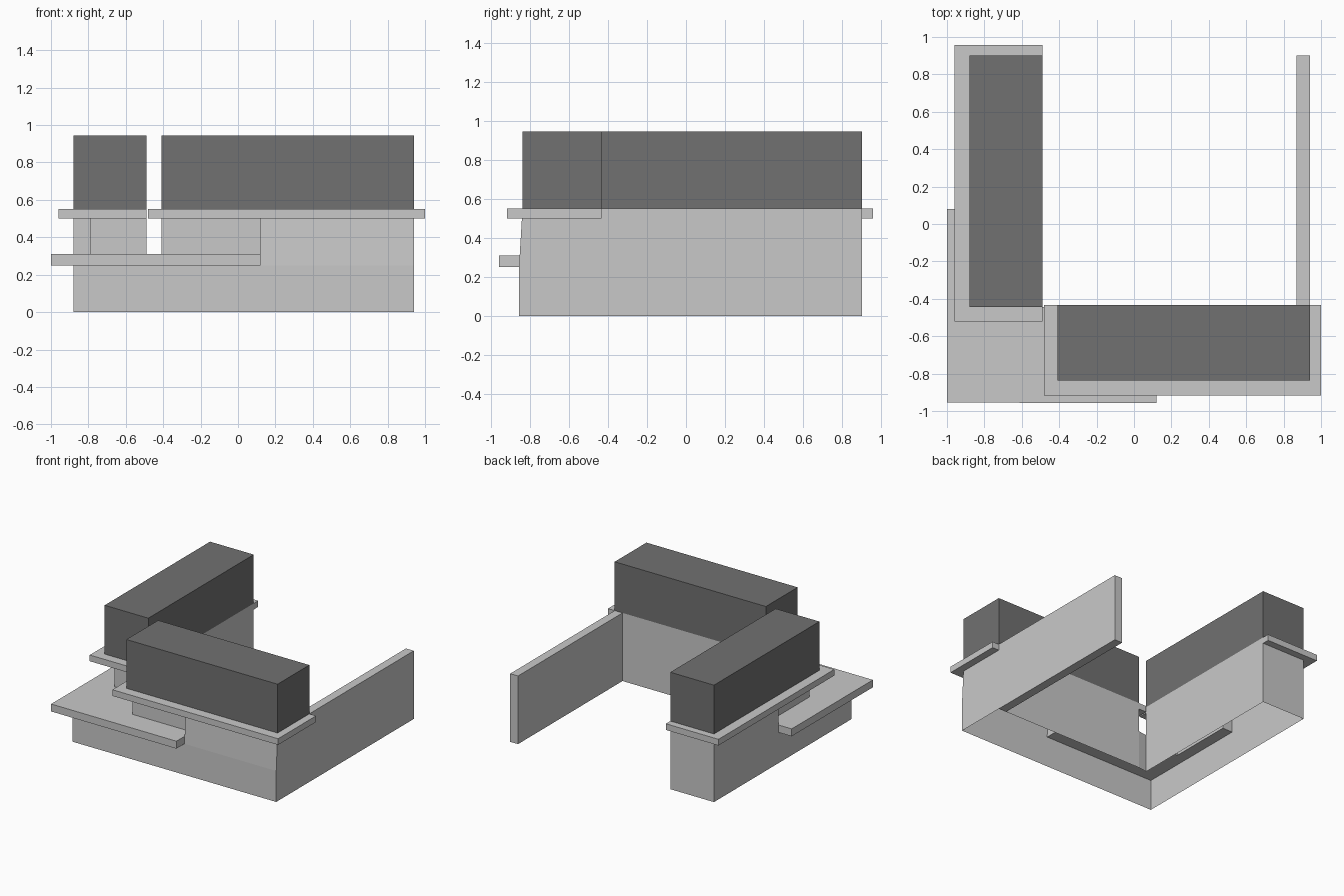
import bpy

if "Cube" in bpy.data.objects:
    bpy.data.objects.remove(bpy.data.objects["Cube"])


def material(name, value):
    m = bpy.data.materials.new(name)
    m.diffuse_color = (value, value, value, 1)
    m.use_nodes = True
    m.node_tree.nodes["Principled BSDF"].inputs["Base Color"].default_value = m.diffuse_color
    return m


LIGHT = material("light_grey", 0.584)
DARK = material("dark_grey", 0.165)


def build(name, bottom, top, z0, z1, mat, capped=True):
    """Join a bottom and a top outline (counter-clockwise) with walls, optionally capped."""
    n = len(bottom)
    verts = [(x, y, z0) for x, y in bottom] + [(x, y, z1) for x, y in top]
    faces = [(i, (i + 1) % n, n + (i + 1) % n, n + i) for i in range(n)]
    if capped:
        faces += [tuple(reversed(range(n))), tuple(range(n, 2 * n))]
    mesh = bpy.data.meshes.new(name)
    mesh.from_pydata(verts, [], faces)
    mesh.materials.append(mat)
    bpy.context.collection.objects.link(bpy.data.objects.new(name, mesh))


def box(name, x0, x1, y0, y1, z0, z1, mat):
    outline = [(x0, y0), (x1, y0), (x1, y1), (x0, y1)]
    build(name, outline, outline, z0, z1, mat)


# Lower storey: an L-shaped shell, open underneath
lower = [(-0.88, -0.855), (0.94, -0.855), (0.94, -0.433), (-0.41, -0.433),
         (-0.49, -0.444), (-0.49, 0.90), (-0.88, 0.90)]
build("lower_walls", lower, lower, 0, 0.25, LIGHT, capped=False)

# Canopy slab wrapping the front left corner
canopy = [(-1.0, -0.955), (0.12, -0.957), (0.12, -0.76), (-0.41, -0.76),
          (-0.41, -0.433), (-0.49, -0.444), (-0.79, -0.444), (-0.79, 0.08), (-1.0, 0.08)]
build("corner_canopy", canopy, canopy, 0.25, 0.31, LIGHT)

# Walls above the canopy, set back along it; the front leans in slightly
left = [(-0.79, -0.444), (-0.49, -0.444), (-0.49, 0.90), (-0.88, 0.90),
        (-0.88, 0.08), (-0.79, 0.08)]
build("left_recessed_walls", left, left, 0.25, 0.50, LIGHT, capped=False)


def right(front):
    return [(-0.41, -0.76), (0.12, -0.76), (0.12, front), (0.94, front),
            (0.94, -0.433), (-0.41, -0.433)]


build("right_recessed_walls", right(-0.855), right(-0.84), 0.25, 0.50, LIGHT, capped=False)

# Thin courtyard wall
box("courtyard_wall", 0.87, 0.94, -0.433, 0.90, 0, 0.55, LIGHT)

# Ledge slabs and dark upper blocks of both wings
box("left_ledge", -0.96, -0.49, -0.52, 0.957, 0.50, 0.55, LIGHT)
box("right_ledge", -0.48, 1.0, -0.917, -0.433, 0.50, 0.55, LIGHT)
box("left_upper_block", -0.88, -0.49, -0.444, 0.90, 0.55, 0.944, DARK)
box("right_upper_block", -0.41, 0.94, -0.838, -0.433, 0.55, 0.944, DARK)
